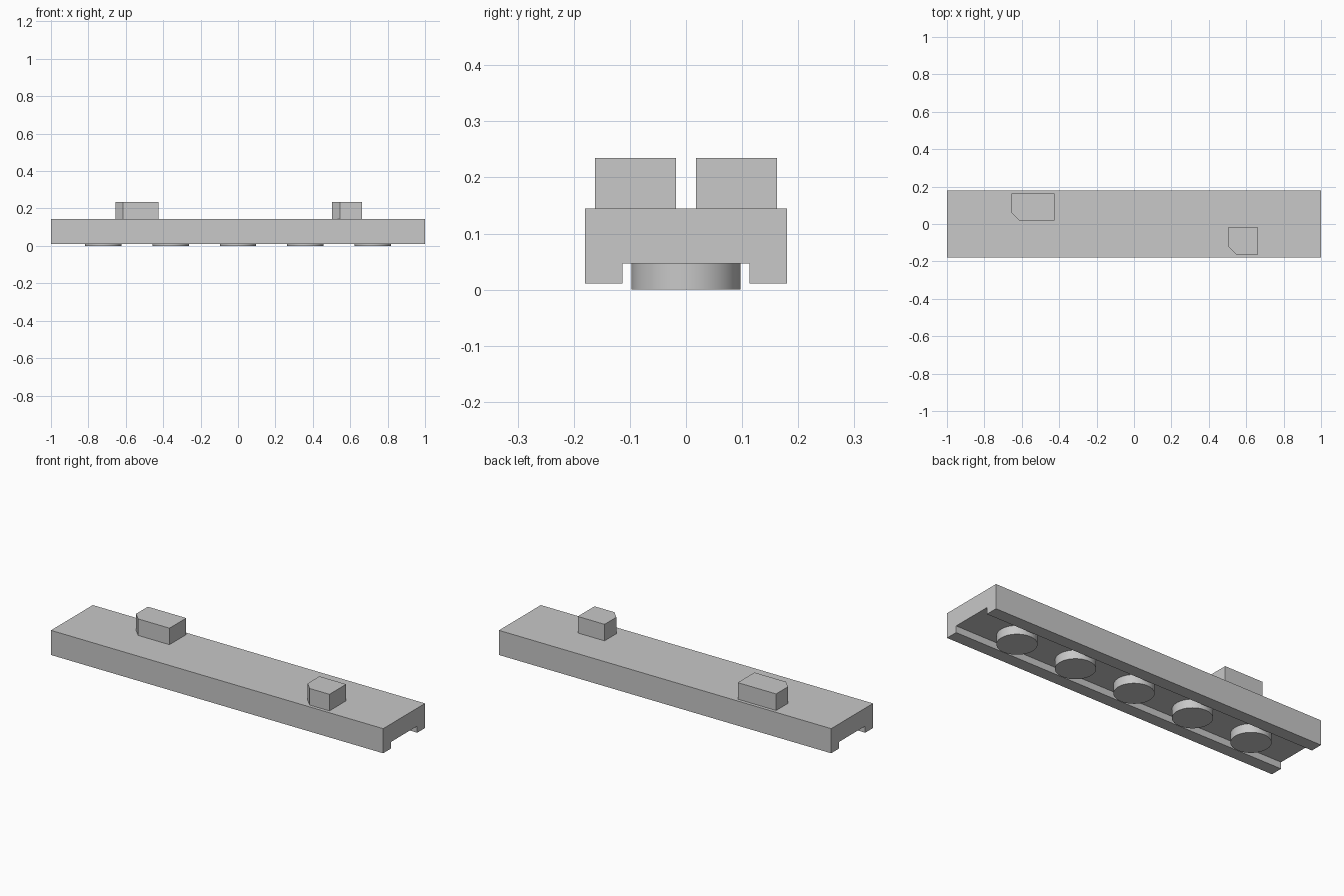
import bpy
import bmesh
from mathutils import Vector

if "Cube" in bpy.data.objects:
    bpy.data.objects.remove(bpy.data.objects["Cube"], do_unlink=True)

grey = bpy.data.materials.new("light_grey")
grey.use_nodes = True
colour = (0.58, 0.58, 0.58, 1)
grey.diffuse_color = colour
grey.node_tree.nodes["Principled BSDF"].inputs["Base Color"].default_value = colour


def prism(name, outline, offset):
    """Extrude a closed outline of 3D points along an offset."""
    bm = bmesh.new()
    face = bm.faces.new([bm.verts.new(p) for p in outline])
    new = bmesh.ops.extrude_face_region(bm, geom=[face])["geom"]
    verts = [v for v in new if isinstance(v, bmesh.types.BMVert)]
    bmesh.ops.translate(bm, verts=verts, vec=Vector(offset))
    bmesh.ops.recalc_face_normals(bm, faces=bm.faces)
    mesh = bpy.data.meshes.new(name)
    bm.to_mesh(mesh)
    bm.free()
    mesh.materials.append(grey)
    obj = bpy.data.objects.new(name, mesh)
    bpy.context.collection.objects.link(obj)
    return obj


# Bar with a channel running along its underside
half = [(0.18, 0.145), (0.18, 0.011), (0.113, 0.011), (0.113, 0.047)]
profile = half + [(-y, z) for y, z in reversed(half)]
prism("channel_bar", [(-1, y, z) for y, z in profile], (2, 0, 0))


# Blocks on top, each with one clipped corner
def block(name, x0, x1, y0, y1, cut=0.042):
    outline = [(x0 + cut, y0), (x1, y0), (x1, y1), (x0, y1), (x0, y0 + cut)]
    prism(name, [(x, y, 0.145) for x, y in outline], (0, 0, 0.09))


block("long_block", -0.656, -0.425, 0.018, 0.162)
block("short_block", 0.503, 0.664, -0.162, -0.018)

# Row of round feet inside the channel
for i in range(5):
    bpy.ops.mesh.primitive_cylinder_add(vertices=64, radius=0.097, depth=0.047,
                                        location=(0.36 * (i - 2), 0, 0.0235))
    foot = bpy.context.object
    foot.name = f"round_foot_{i + 1}"
    foot.data.materials.append(grey)
    bpy.ops.object.shade_smooth_by_angle()
